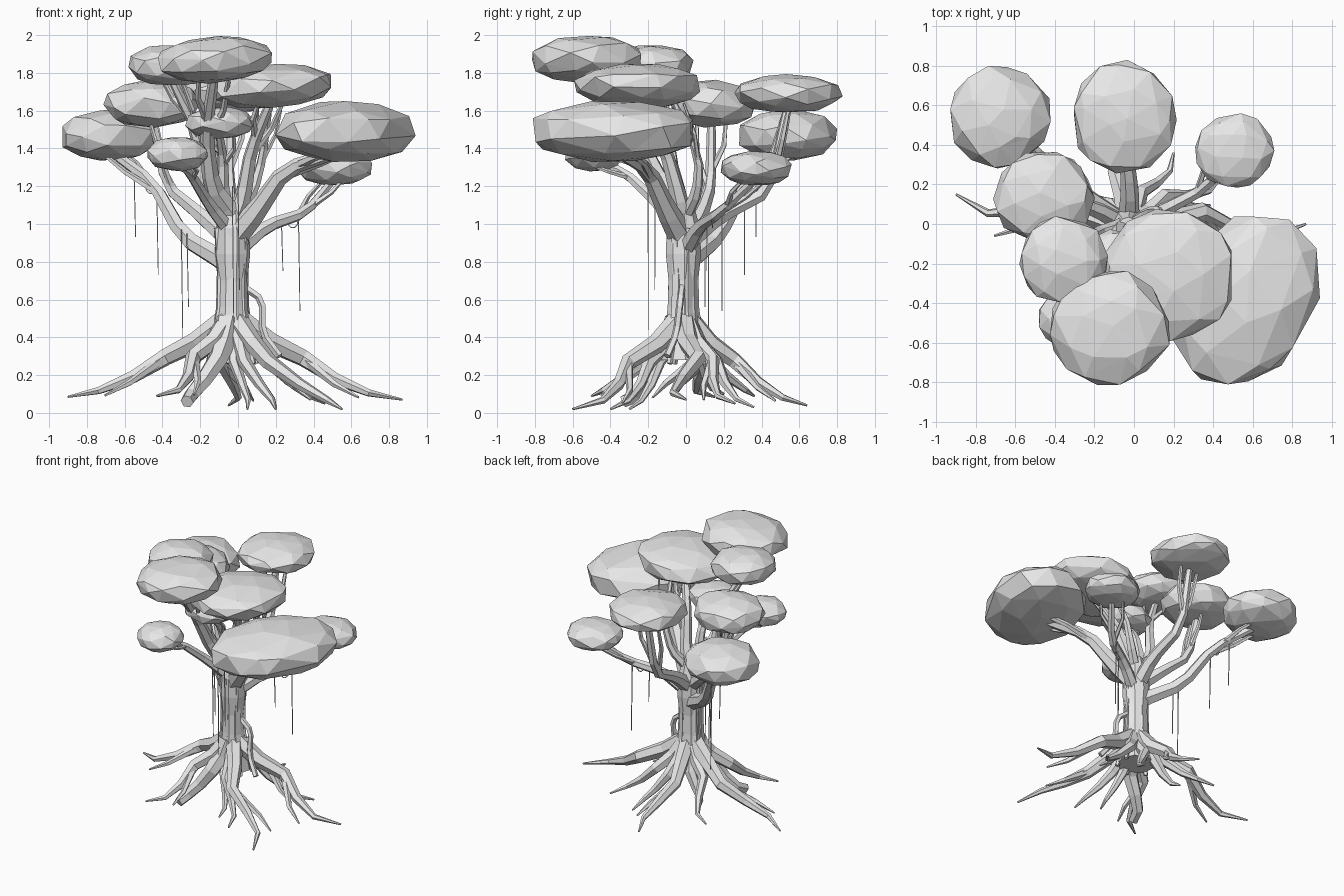
import bpy, bmesh, random
from math import sin, cos, pi, radians, copysign
from mathutils import Vector, Matrix

random.seed(4)
cube = bpy.data.objects.get("Cube")
if cube:
    bpy.data.objects.remove(cube)

grey = bpy.data.materials.new("plain grey")
grey.use_nodes = True
colour = (.8, .8, .8, 1)
grey.diffuse_color = colour
grey.node_tree.nodes["Principled BSDF"].inputs["Base Color"].default_value = colour
UP = Vector((0, 0, 1))
AXIS = Vector((-.03, -.015, 0))


def finish(name, bm):
    bmesh.ops.recalc_face_normals(bm, faces=bm.faces)
    mesh = bpy.data.meshes.new(name)
    bm.to_mesh(mesh)
    bm.free()
    mesh.materials.append(grey)
    obj = bpy.data.objects.new(name, mesh)
    bpy.context.collection.objects.link(obj)


def soften(points):
    """Cut the corners of a path once, keeping both ends."""
    path = [points[0]]
    for a, b in zip(points, points[1:]):
        path += [a.lerp(b, .2), a.lerp(b, .8)]
    return path + [points[-1]]


def tube(name, points, radii, sides=6):
    """Low-poly limb along a path; radii run evenly from its start to its end."""
    bm = bmesh.new()
    rings, normal, last = [], None, len(points) - 1
    for i, point in enumerate(points):
        tangent = (points[min(i + 1, last)] - points[max(i - 1, 0)]).normalized()
        if normal is None:
            normal = tangent.orthogonal()
        normal = (normal - tangent * normal.dot(tangent)).normalized()
        side = tangent.cross(normal)
        spot = i / last * (len(radii) - 1)
        k = min(int(spot), len(radii) - 2)
        radius = radii[k] + (radii[k + 1] - radii[k]) * (spot - k)
        angles = [2 * pi * step / sides for step in range(sides)]
        rings.append([bm.verts.new(point + radius * (normal * cos(a) + side * sin(a)))
                      for a in angles])
    for low, high in zip(rings, rings[1:]):
        for k in range(sides):
            n = (k + 1) % sides
            bm.faces.new((low[k], low[n], high[n], high[k]))
    bm.faces.new(rings[0])
    bm.faces.new(rings[-1])
    finish(name, bm)


def canopy(name, centre, radius, turn, lean):
    """Flattened faceted leaf mass that rises towards +x by its lean."""
    bm = bmesh.new()
    bmesh.ops.create_icosphere(bm, subdivisions=2, radius=1)
    spin = Matrix.Rotation(random.uniform(0, pi), 3, 'Z') @ Matrix.Rotation(random.uniform(0, pi), 3, 'X')
    heading = Matrix.Rotation(radians(turn), 3, 'Z')
    squash = Matrix.Diagonal(radius)
    for v in bm.verts:
        wobble = Vector([random.uniform(-.13, .13) for axis in range(3)])
        p = (spin @ v.co + wobble).normalized() * random.uniform(.99, 1.05)
        p.z = copysign(abs(p.z) ** .85, p.z)
        p = heading @ squash @ p
        p.z += p.x * lean
        v.co = p + centre
    finish(name, bm)


def branch(name, thick, elbow, bend, end):
    """Main branch from the trunk through two bends, with forked twigs near its end."""
    elbow, bend = Vector(elbow), Vector(bend)
    start = AXIS.lerp(elbow, .15)
    start.z = elbow.z - .13
    path = soften([start, elbow, bend, end])
    tube("branch_" + name, path, (thick, thick * .65, thick * .35))
    across = (end - elbow).cross(UP).normalized()
    for sign in (-1, 1):
        fork = path[4 if sign < 0 else 5]
        tip = end + across * sign * .08
        knee = fork.lerp(tip, .5) + across * sign * .03
        tube("twig_" + name, [fork, knee, tip], (thick * .35, thick * .18), 5)


# Leaf masses: centre, radii, turn, lean; then branch thickness and its two bends
crowns = {
    "back_right": ((-.68, .54, 1.47), (.26, .26, .135), 0, 0, .06, (-.29, .17, .93), (-.45, .32, 1.22)),
    "back": ((-.05, .54, 1.69), (.27, .28, .1), 0, 0, .06, (-.02, .17, 1.04), (-.05, .45, 1.18)),
    "back_left": ((.51, .37, 1.295), (.2, .19, .09), 0, 0, .05, (.15, .07, .99), (.36, .18, 1.06)),
    "right": ((-.455, .135, 1.635), (.255, .235, .125), 0, 0, .055, (-.2, .08, 1.05), (-.38, .13, 1.2)),
    "upper_right": ((-.355, -.185, 1.84), (.225, .225, .11), 0, 0, .055, (-.2, -.06, 1.2), (-.22, -.1, 1.5)),
    "top": ((-.125, -.525, 1.87), (.305, .295, .125), 0, .06, .065, (-.14, -.12, 1.2), (-.17, -.26, 1.48)),
    "centre": ((.18, -.255, 1.73), (.335, .335, .115), 0, .06, .06, (.03, -.04, 1.15), (.07, -.11, 1.4)),
    "front_left": ((.57, -.38, 1.49), (.34, .465, .16), -25, 0, .075, (.1, -.1, 1.07), (.25, -.2, 1.29)),
    "front_right": ((-.32, -.48, 1.37), (.16, .16, .09), 0, 0, .045, (-.15, -.14, 1.1), (-.26, -.33, 1.28)),
    "inner": ((-.1, -.2, 1.535), (.18, .17, .085), 0, 0, .05, (-.08, -.03, 1.15), (-.08, -.08, 1.35)),
}
for name, (centre, radius, turn, lean, thick, elbow, bend) in crowns.items():
    centre = Vector(centre)
    canopy("canopy_" + name, centre, radius, turn, lean)
    branch(name, thick, elbow, bend, centre - UP * radius[2] * .6)
branch("inner_back", .04, (.08, .06, 1.17), (.13, .07, 1.35), Vector((.17, -.06, 1.64)))

# Trunk with flared base, and ridges that run down it
tube("trunk", [AXIS + UP * (.28 + .14 * i) for i in range(7)],
     (.13, .1, .085, .08, .095, .09, .05), 9)
for i in range(6):
    angle = i * pi / 3 + .4
    out = Vector((cos(angle), sin(angle) * .85, 0))
    tube("trunk_ridge", [AXIS + out * reach + UP * height for reach, height in
                         ((.08, .98), (.06, .75), (.06, .55), (.1, .38), (.14, .26))], (.025, .035, .015), 5)

# Roots: each drops from the trunk, then winds out to its tip
roots = [((-.9, .15, .085), .065), ((.87, 0, .07), .065), ((.55, -.6, .02), .06),
         ((.46, .26, .05), .055), ((.2, -.4, .02), .05), ((-.27, -.33, .06), .075),
         ((-.43, -.5, .09), .06), ((-.05, .64, .04), .06), ((-.25, .2, .1), .06),
         ((.2, .36, .03), .05), ((.05, -.3, .02), .045), ((-.42, .36, .09), .05)]
for i, (tip, thick) in enumerate(roots):
    tip = Vector(tip)
    flat = tip - AXIS
    flat.z = 0
    side = flat.cross(UP) * (-.08 if i % 2 else .08)
    path = [AXIS + flat.normalized() * .035 + UP * .49]
    for along, height, sway in ((.22, .36, .3), (.42, .26, 1), (.6, .14, -.2), (.8, .05, -.9)):
        path.append(AXIS + flat * along + side * sway + UP * (tip.z * along + height))
    tube("root", path + [tip], (thick, thick * .65, .035 if thick > .07 else .006))
    # Rootlet that splits off the middle of long roots
    if flat.length > .55:
        mid = path[3]
        tube("rootlet", [path[2], mid - side * 1.3 - UP * .03,
                         mid + flat * .14 - side * 2.2 - UP * .1], (.03, .006), 5)

# Loose root that bows off the left side of the trunk
tube("loose_root", soften([Vector(p) for p in ((.03, -.02, .67), (.13, -.03, .6), (.13, -.05, .42), (.22, -.1, .3))]),
     (.02, .02), 5)

# Hanging vines: top point and length
for x, y, z, length in ((-.55, .37, 1.26, .33), (-.43, .31, 1.18, .45), (-.3, .12, .97, .59),
                        (-.27, .1, .95, .39), (.23, .11, 1.02, .27), (.32, .19, 1.06, .52),
                        (-.03, -.2, 1.2, .76), (0, -.165, 1.2, .55)):
    top = Vector((x, y, z))
    tube("vine", [top, top - UP * length + Vector((.008, 0, 0))], (.004, .003), 4)

# Small vine loops
for centre in ((.29, .14, 1.02), (-.46, .33, 1.2)):
    arc = [pi + pi * k / 5 for k in range(6)]
    tube("vine_loop", [Vector(centre) + Vector((.03 * cos(a), 0, .04 * sin(a))) for a in arc],
         (.004, .004), 4)
